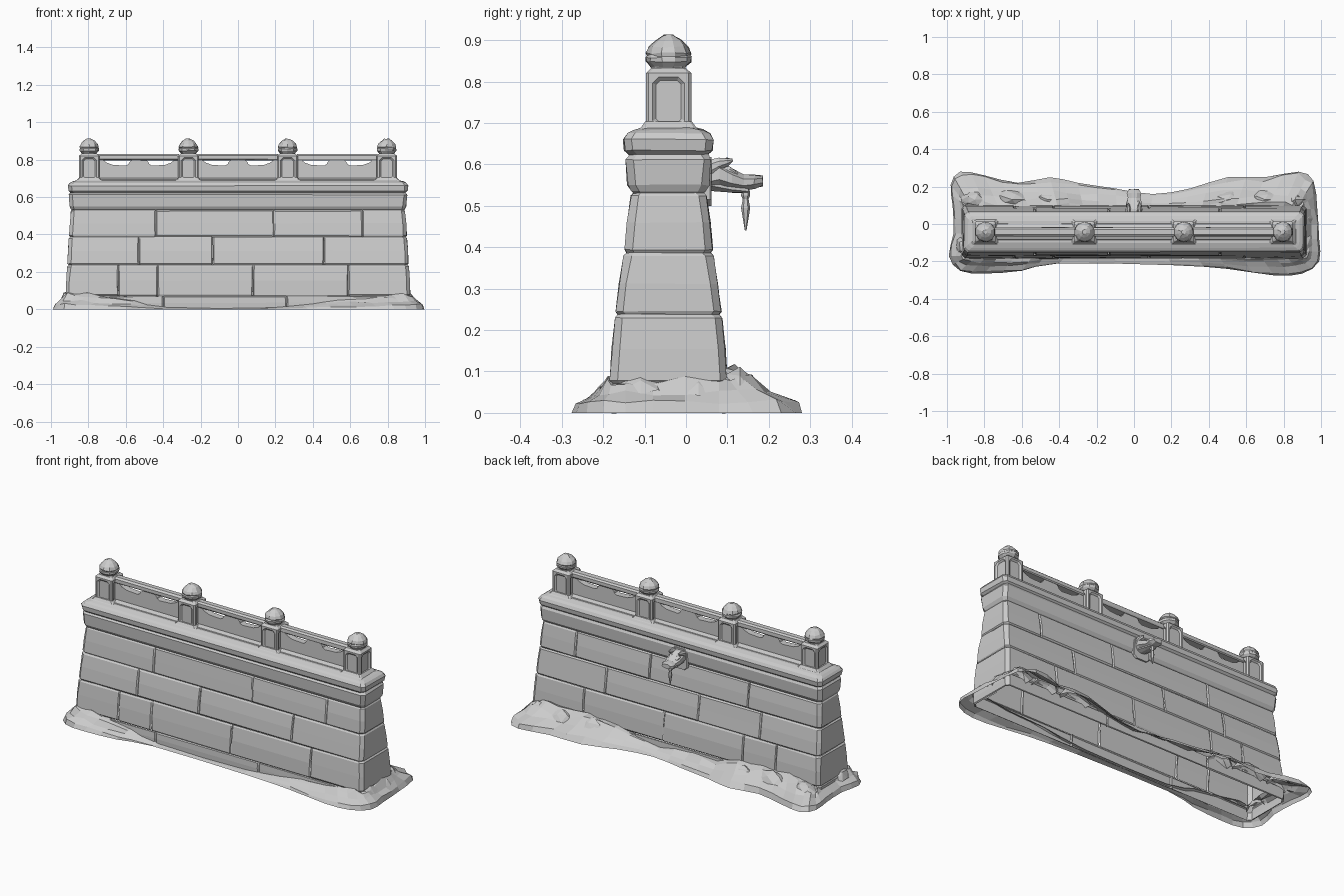
import bpy, bmesh, math, random
from mathutils import Vector

random.seed(4)
if "Cube" in bpy.data.objects:
    bpy.data.objects.remove(bpy.data.objects["Cube"])

stone = bpy.data.materials.new("pale_grey_stone")
stone.use_nodes = True
GREY = (0.6, 0.6, 0.6, 1)
stone.diffuse_color = GREY
stone.node_tree.nodes["Principled BSDF"].inputs["Base Color"].default_value = GREY
MID = -0.042   # depth centre of the wall


def finish(name, bm, normals=True):
    if normals:
        bmesh.ops.recalc_face_normals(bm, faces=bm.faces[:])
    mesh = bpy.data.meshes.new(name)
    bm.to_mesh(mesh)
    bm.free()
    mesh.materials.append(stone)
    obj = bpy.data.objects.new(name, mesh)
    bpy.context.collection.objects.link(obj)
    return obj


def loft(rings, rough=0.0, bottom=True, top=True, skip=()):
    """Skin a stack of closed rings; skip lists the sides to leave open."""
    bm = bmesh.new()
    rows = [[bm.verts.new(Vector(p) + Vector([random.uniform(-rough, rough) for _ in range(3)]))
             for p in ring] for ring in rings]
    for low, high in zip(rows, rows[1:]):
        for i in range(len(low)):
            if i not in skip:
                j = (i + 1) % len(low)
                bm.faces.new((low[i], low[j], high[j], high[i]))
    if bottom:
        bm.faces.new(rows[0][::-1])
    if top:
        bm.faces.new(rows[-1])
    return bm


def rect(x0, x1, hy, z, c0, c1=None, yc=MID):
    """Rectangle with clipped corners, c0 at the low x end and c1 at the other."""
    c1 = c0 if c1 is None else c1
    a, b = yc - hy, yc + hy
    return [(x0 + c0, a, z), (x1 - c1, a, z), (x1, a + c1, z), (x1, b - c1, z),
            (x1 - c1, b, z), (x0 + c0, b, z), (x0, b - c0, z), (x0, a + c0, z)]


def circle(x, y, z, rx, ry, n, axis="z"):
    pts = []
    for i in range(n):
        a = 2 * math.pi * (i + 0.5) / n
        u, v = rx * math.cos(a), ry * math.sin(a)
        pts.append((x + u, y + v, z) if axis == "z" else (x + u, y, z + v))
    return pts


# Wall courses: hollow tapered shell of blocks with grooved joints
levels = [(0, .92, .142), (.07, .922, .142), (.237, .912, .128), (.387, .903, .107), (.532, .893, .09)]
joints = [(-.4, .26), (-.64, -.43, .08, .59), (-.53, -.135, .46), (-.44, .19, .665)]
GROOVE = 0.006
LEFT_SIDE, RIGHT_SIDE = 6, 2
for k, cuts in enumerate(joints):
    (z0, xa, ya), (z1, xb, yb) = levels[k], levels[k + 1]
    for n, (left, right) in enumerate(zip((None,) + cuts, cuts + (None,))):
        rings = []
        for t, shrink in ((0, 1), (.05, 0), (.5, -.3), (.95, 0), (1, 1)):
            hx, hy = xa + (xb - xa) * t, ya + (yb - ya) * t
            g = GROOVE * shrink
            x0 = -hx + g if left is None else left
            x1 = hx - g if right is None else right
            rings.append(rect(x0, x1, hy - g, z0 + (z1 - z0) * t,
                              .018 if left is None else GROOVE,
                              .018 if right is None else GROOVE))
        skip = [s for s, cut in ((LEFT_SIDE, left), (RIGHT_SIDE, right)) if cut is not None]
        finish(f"wall_block_{k + 1}_{n + 1}", loft(rings, .0016, False, False, skip), False)

# Cornice and rounded coping slab
cornice = [(.53, .887, .084), (.534, .893, .09), (.55, .9, .099), (.612, .904, .103), (.624, .896, .095)]
coping = [(.622, .893, .094), (.634, .906, .106), (.66, .909, .109), (.675, .9, .1),
          (.683, .885, .085), (.69, .855, .058)]
for name, rows, top in (("cornice", cornice, False), ("coping", coping, True)):
    rings = [rect(-hx, hx, hy, z, .018) for z, hx, hy in rows]
    finish(name, loft(rings, .002, False, top), False)


# Railing posts with recessed panels and domed finials
def add_post(x, n):
    rows = [(.682, .055), (.82, .055), (.832, .042)]
    bm = loft([rect(x - r, x + r, r, z, .007) for z, r in rows])
    bmesh.ops.recalc_face_normals(bm, faces=bm.faces[:])
    bm.normal_update()
    sides = [f for f in bm.faces if abs(f.normal.z) < .1 and f.calc_area() > .005]
    bmesh.ops.inset_individual(bm, faces=sides, thickness=.013)
    centres = [f.calc_center_median() for f in sides]
    corners = list({v for f in sides for v in f.verts})
    bmesh.ops.bevel(bm, geom=corners, offset=.015, segments=1, affect="VERTICES")
    panels = [min(bm.faces, key=lambda f: (f.calc_center_median() - c).length) for c in centres]
    bm.normal_update()
    bmesh.ops.inset_individual(bm, faces=panels, thickness=.009, depth=-.008)
    finish(f"post_{n}", bm)

    # spread foot under the post
    foot = [(.678, .078, .08), (.69, .068, .066), (.704, .055, .056)]
    finish(f"post_foot_{n}", loft([rect(x - a, x + a, b, z, .006) for z, a, b in foot]))
    collar = [(.826, .038), (.836, .042), (.847, .054), (.858, .055), (.866, .047)]
    dome = [(.86, .05), (.868, .054), (.884, .047), (.9, .032), (.912, .012)]
    for name, rows in (("collar", collar), ("dome", dome)):
        finish(f"finial_{name}_{n}", loft([circle(x, MID, z, r, r, 10) for z, r in rows], .002))


posts = [-.795, -.265, .265, .795]
for n, x in enumerate(posts):
    add_post(x, n + 1)

# Railing bays: sill, pierced panel and hand rail
half_top = [(.215, .802), (.19, .798), (.172, .784), (.14, .772), (.07, .768), (.055, .776), (.052, .785), (.035, .802)]
for n in range(3):
    x = (posts[n] + posts[n + 1]) / 2
    outline = [(-.215, .684), (.215, .684)] + half_top + [(-a, z) for a, z in reversed(half_top)]
    finish(f"pierced_panel_{n + 1}",
           loft([[(x + a, y, z) for a, z in outline] for y in (MID - .018, MID + .018)]))
    rail = [(.797, .02), (.803, .024), (.822, .024), (.83, .014)]
    sill = [(.682, .048), (.694, .042), (.702, .022)]
    for name, rows in (("hand_rail", rail), ("sill", sill)):
        finish(f"{name}_{n + 1}", loft([rect(x - .215, x + .215, h, z, .001) for z, h in rows], .0012))

# Earth mound: open-bottomed skirt around the wall (x, y, height)
ground = [(-.98, .21, .07), (-.93, .28, .09), (-.8, .26, .1), (-.62, .22, .1), (-.45, .25, .09),
          (-.3, .22, .06), (-.1, .19, .05), (.1, .16, .04), (.3, .19, .06), (.5, .25, .1),
          (.7, .25, .09), (.88, .28, .1), (.96, .23, .09), (.98, .08, .08), (.99, -.08, .09),
          (.99, -.2, .08), (.9, -.265, .07), (.75, -.275, .05), (.5, -.24, .04), (.2, -.22, .01),
          (-.4, -.21, .01), (-.6, -.25, .05), (-.8, -.265, .07), (-.93, -.25, .09),
          (-.99, -.17, .08), (-.965, -.05, .08), (-.97, .1, .07)]
pts = [Vector(p) for p in ground]
fine = []
for i, p in enumerate(pts):
    before, q, after = pts[i - 1], pts[(i + 1) % len(pts)], pts[(i + 2) % len(pts)]
    fine += [p, (9 * (p + q) - before - after) / 16]   # smooth midpoint
skirt = []
for t, lift in ((0, 0), (.1, .33), (.4, .6), (.65, .95), (.85, 1.05), (1, 1)):
    ring = []
    for p in fine:
        inner = Vector((p.x * .9, min(max(p.y, -.17), .08), 0))
        wander = random.uniform(-.07, .07) if 0 < t < 1 else 0
        spot = Vector((p.x, p.y, 0)).lerp(inner, t + wander)
        spot.z = p.z * lift * (random.uniform(.75, 1.15) if 0 < t < 1 else 1)
        ring.append(spot)
    skirt.append(ring)
finish("earth_mound", loft(skirt, 0, False, False), False)

# Boulders half buried against the ends and back (x, y, half length, half depth, top)
boulders = [(.9, -.11, .06, .08, .1), (.91, .03, .05, .06, .09), (.86, .13, .08, .06, .105),
            (-.91, -.12, .05, .07, .1), (-.85, .13, .09, .06, .105), (-.65, .13, .13, .06, .105),
            (-.46, .13, .09, .05, .09), (.5, .13, .12, .06, .105), (.7, .13, .1, .06, .1)]
for n, (x, y, length, depth, height) in enumerate(boulders):
    bm = bmesh.new()
    bmesh.ops.create_icosphere(bm, subdivisions=2, radius=1)
    buried = [v for v in bm.verts if v.co.z < .3]
    bmesh.ops.delete(bm, geom=buried, context="VERTS")
    for v in bm.verts:
        s = random.uniform(.9, 1.06)
        v.co = Vector((x + v.co.x * length * s, y + v.co.y * depth * s, v.co.z * height * s))
    finish(f"boulder_{n + 1}", bm, False)

# Beast-head water spout on the back, with its mounting plate
plate = [(.5, .034), (.515, .052), (.6, .052), (.618, .034)]
finish("spout_plate", loft([rect(-h, h, .012, z, .004, yc=.05) for z, h in plate]))


def muzzle(name, rows, x=0):
    finish(name, loft([circle(x, y, z, rx, rz, 8, "y") for y, z, rx, rz in rows], .0015))


muzzle("spout_head", [(.045, .572, .038, .04), (.08, .576, .046, .036), (.11, .566, .044, .028),
                      (.14, .557, .036, .02), (.165, .558, .042, .018), (.185, .56, .028, .013)])
muzzle("spout_jaw", [(.06, .555, .034, .02), (.11, .543, .03, .013), (.15, .538, .022, .008)])
for side, word in ((1, "left"), (-1, "right")):
    muzzle(f"spout_ear_{word}", [(.055, .59, .014, .022), (.08, .6, .015, .016),
                                 (.1, .605, .009, .011), (.112, .61, .003, .003)], side * .03)
    muzzle(f"spout_brow_{word}", [(.085, .586, .012, .012), (.105, .584, .014, .012),
                                  (.125, .574, .006, .007)], side * .022)
drip = [(.545, .009), (.525, .011), (.516, .007), (.495, .011), (.47, .007), (.44, .002)]
finish("spout_drip", loft([circle(0, .144, z, r, r, 6) for z, r in drip]))
